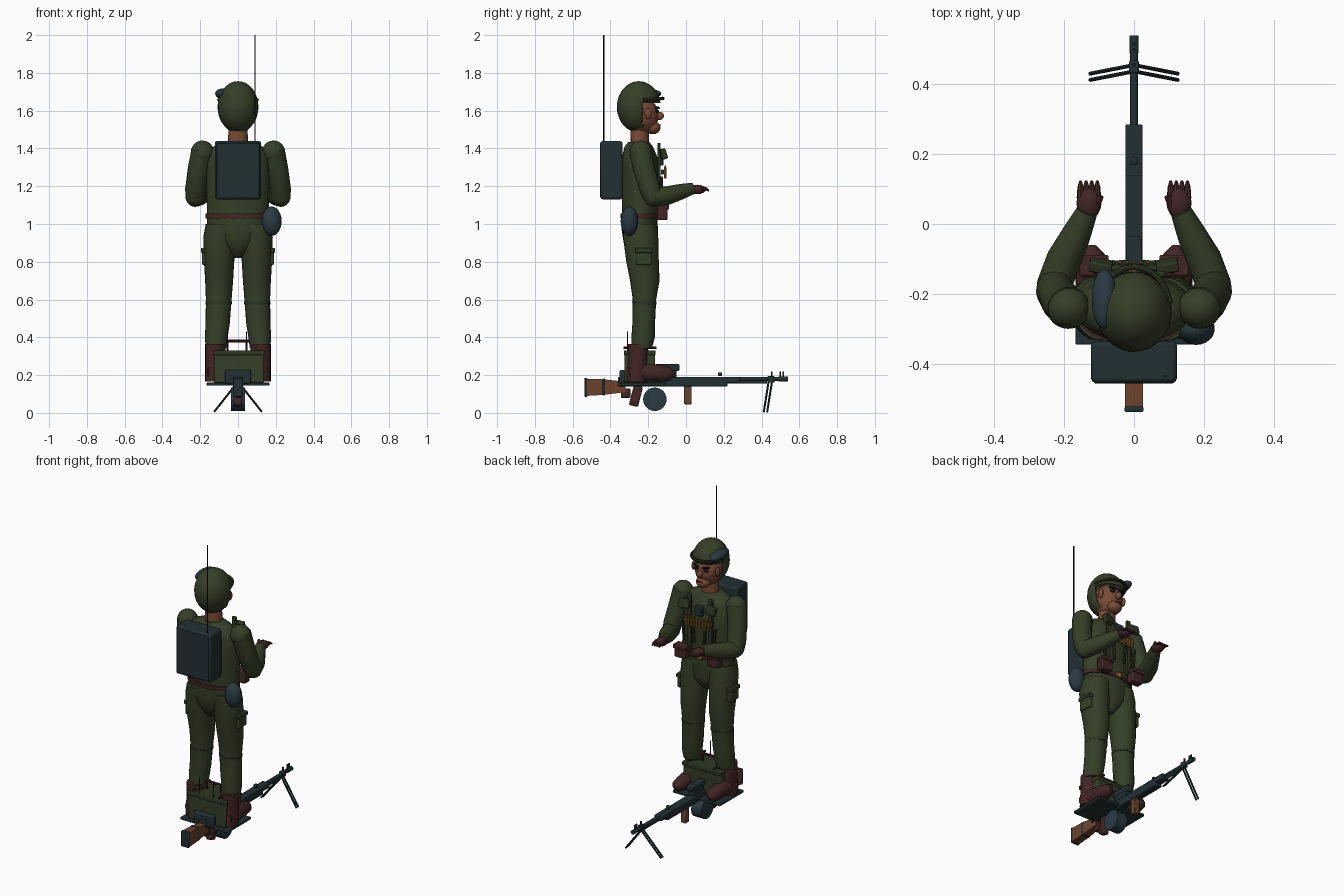
import bpy, bmesh, math
from mathutils import Vector, Matrix

old = bpy.data.objects.get("Cube")
if old:
    bpy.data.objects.remove(old)


def material(name, rgb):
    m = bpy.data.materials.new(name)
    m.use_nodes = True
    m.diffuse_color = (*rgb, 1)
    m.node_tree.nodes["Principled BSDF"].inputs["Base Color"].default_value = (*rgb, 1)
    return m


OLIVE = material("olive cloth", (0.036, 0.05, 0.02))
DARK = material("dark olive webbing", (0.026, 0.038, 0.016))
SLATE = material("slate metal", (0.016, 0.03, 0.034))
BLUE = material("blue grey", (0.022, 0.042, 0.055))
MAROON = material("maroon leather", (0.055, 0.018, 0.018))
SKIN = material("skin", (0.19, 0.07, 0.035))
WOOD = material("brown wood", (0.15, 0.055, 0.026))
BRASS = material("brass", (0.3, 0.14, 0.025))
BLACK = material("black", (0.006, 0.006, 0.007))


def finish(name, bm, mat, bevel=0):
    bmesh.ops.recalc_face_normals(bm, faces=bm.faces)
    me = bpy.data.meshes.new(name)
    bm.to_mesh(me)
    bm.free()
    me.materials.append(mat)
    ob = bpy.data.objects.new(name, me)
    bpy.context.collection.objects.link(ob)
    if bevel:
        mod = ob.modifiers.new("soft edges", "BEVEL")
        mod.width, mod.segments = bevel, 2
    bpy.ops.object.select_all(action="DESELECT")
    ob.select_set(True)
    bpy.context.view_layer.objects.active = ob
    bpy.ops.object.shade_smooth_by_angle(angle=math.radians(40))
    return ob


def box(name, c, size, mat, bevel=0.004, rot=(0, 0, 0)):
    bm = bmesh.new()
    bmesh.ops.create_cube(bm, size=1)
    turn = Matrix.Rotation(rot[2], 4, "Z") @ Matrix.Rotation(rot[1], 4, "Y") @ Matrix.Rotation(rot[0], 4, "X")
    bm.transform(Matrix.Translation(c) @ turn @ Matrix.Diagonal((*size, 1)))
    return finish(name, bm, mat, bevel)


def ball(name, c, r, mat, seg=24):
    bm = bmesh.new()
    bmesh.ops.create_uvsphere(bm, u_segments=seg, v_segments=seg // 2, radius=1)
    bm.transform(Matrix.Translation(c) @ Matrix.Diagonal((*r, 1)))
    return finish(name, bm, mat)


def skin_rings(name, rings, mat):
    bm = bmesh.new()
    loops = [[bm.verts.new(p) for p in ring] for ring in rings]
    n = len(loops[0])
    for a, b in zip(loops, loops[1:]):
        for i in range(n):
            j = (i + 1) % n
            bm.faces.new((a[i], a[j], b[j], b[i]))
    bm.faces.new(loops[0])
    bm.faces.new(loops[-1])
    return finish(name, bm, mat)


def loft(name, rows, mat, n=24):
    """Horizontal ellipses: x, y, z, x radius, y radius."""
    angles = [math.tau * i / n for i in range(n)]
    return skin_rings(name, [[(x + rx * math.cos(a), y + ry * math.sin(a), z) for a in angles]
                             for x, y, z, rx, ry in rows], mat)


def tube(name, pts, radii, mat, n=12):
    """Round tube through points, one radius for each."""
    pts = [Vector(p) for p in pts]
    rings = []
    for k, p in enumerate(pts):
        q = (pts[min(k + 1, len(pts) - 1)] - pts[max(k - 1, 0)]).to_track_quat("Z", "Y")
        rings.append([p + q @ Vector((radii[k] * math.cos(math.tau * i / n),
                                      radii[k] * math.sin(math.tau * i / n), 0)) for i in range(n)])
    return skin_rings(name, rings, mat)


def rod(name, a, b, r, mat, n=10):
    return tube(name, (a, b), (r, r), mat, n)


# Body
loft("jacket", [(0, -.245, 1.02, .165, .093), (0, -.24, 1.1, .165, .1), (0, -.24, 1.25, .168, .1),
                (0, -.245, 1.35, .165, .095), (0, -.25, 1.41, .13, .075), (0, -.25, 1.435, .07, .055)], OLIVE)
loft("pelvis", [(0, -.245, 1.04, .163, .094), (0, -.245, .97, .165, .096), (0, -.24, .9, .125, .09),
                (0, -.235, .85, .06, .07), (0, -.235, .82, .02, .04)], OLIVE)
loft("belt", [(0, -.245, 1.03, .172, .102), (0, -.245, 1.055, .172, .102)], MAROON, 32)
loft("neck", [(0, -.245, 1.41, .055, .05), (0, -.245, 1.54, .048, .046)], SKIN, 16)

# Head and face
ball("head", (0, -.24, 1.575), (.082, .095, .1), SKIN)
ball("chin", (0, -.175, 1.51), (.045, .04, .035), SKIN, 16)
ball("nose", (0, -.14, 1.572), (.017, .024, .022), SKIN, 12)
box("mouth", (0, -.137, 1.525), (.04, .008, .006), MAROON, .002)
for side in (-1, 1):
    s = "left" if side > 0 else "right"
    ball(s + "_eye", (side * .034, -.153, 1.597), (.017, .01, .009), BLACK, 12)
    rod(s + "_eyebrow", (side * .014, -.143, 1.615), (side * .055, -.158, 1.618), .006, BLACK, 6)
    ball(s + "_ear", (side * .083, -.2, 1.585), (.012, .02, .03), SKIN, 12)

# Helmet with a face opening
bm = bmesh.new()
bmesh.ops.create_uvsphere(bm, u_segments=32, v_segments=20, radius=1)
bm.transform(Matrix.Translation((0, -.25, 1.62)) @ Matrix.Diagonal((.108, .116, .136, 1)))
opening = [f for f in bm.faces if f.calc_center_median().y > -.225 and f.calc_center_median().z < 1.65]
bmesh.ops.delete(bm, geom=opening, context="FACES")
helmet = finish("helmet", bm, OLIVE)
shell = helmet.modifiers.new("shell", "SOLIDIFY")
shell.thickness, shell.offset = .01, -1
rim = [(.104 * math.sin(a), -.25 + .128 * math.cos(a), 1.655 + .01 * math.cos(a))
       for a in [math.radians(-80 + 16 * i) for i in range(11)]]
tube("helmet_rim", rim, [.009] * len(rim), DARK, 8)
ball("helmet_goggles", (-.085, -.215, 1.69), (.036, .085, .027), BLUE, 20)

# Arms, legs and boots, mirrored
for side in (-1, 1):
    s = "left" if side > 0 else "right"

    def m(x, y, z):
        return (side * x, y, z)

    ball(s + "_shoulder", m(.188, -.24, 1.378), (.062, .06, .064), OLIVE)
    tube(s + "_upper_arm", [m(.188, -.24, 1.39), m(.208, -.222, 1.29), m(.226, -.19, 1.18), m(.228, -.175, 1.14)],
         (.06, .058, .055, .05), OLIVE, 20)
    ball(s + "_elbow", m(.226, -.175, 1.143), (.052, .052, .05), OLIVE)
    tube(s + "_forearm", [m(.23, -.18, 1.14), m(.2, -.1, 1.15), m(.165, -.03, 1.17), m(.135, .035, 1.188)],
         (.05, .05, .042, .031), OLIVE, 20)
    ball(s + "_glove", m(.129, .06, 1.183), (.036, .046, .025), MAROON, 16)
    for i in range(4):
        x = .105 + .016 * i
        tube(s + "_finger", [m(x, .075, 1.188), m(x, .105, 1.186), m(x, .123, 1.176)], (.011, .009, .004), MAROON, 8)
    tube(s + "_thumb", [m(.11, .05, 1.19), m(.093, .08, 1.2)], (.012, .007), MAROON, 8)

    loft(s + "_leg", [(side * x, y, z, rx, ry) for x, y, z, rx, ry in (
        (.088, -.243, 1.0, .083, .09), (.097, -.24, .93, .087, .093), (.1, -.23, .8, .08, .086),
        (.1, -.218, .7, .074, .078), (.102, -.22, .6, .068, .062), (.108, -.224, .47, .064, .06),
        (.115, -.227, .4, .06, .062), (.117, -.235, .34, .054, .054))], OLIVE)
    loft(s + "_knee_band", [(side * .102, -.22, .575, .069, .064), (side * .102, -.22, .59, .07, .065)], DARK)
    box(s + "_thigh_pocket", m(.168, -.223, .825), (.045, .085, .085), OLIVE, .008)
    box(s + "_thigh_pocket_flap", m(.172, -.223, .86), (.046, .092, .025), DARK)
    loft(s + "_boot_shaft", [(side * .12, y, z, .054, ry) for y, z, ry in (
        (-.255, .365, .054), (-.255, .28, .052), (-.26, .22, .054), (-.262, .165, .055))], MAROON, 20)
    tube(s + "_boot_foot", [m(.12, y, z) for y, z in ((-.3, .215), (-.22, .215), (-.13, .208), (-.085, .205), (-.062, .2))],
         (.045, .05, .044, .036, .012), MAROON, 16)

    # Chest and belt gear for this side
    box(s + "_belt_pouch", m(.115, -.125, 1.06), (.08, .055, .08), MAROON, .008)
    box(s + "_belt_pouch_flap", m(.115, -.118, 1.09), (.084, .058, .025), MAROON)
    box(s + "_chest_pouch", m(.095, -.12, 1.37), (.065, .03, .055), DARK, .005, (.3, 0, side * .15))
    box(s + "_chest_strap", m(.075, -.143, 1.25), (.028, .016, .36), DARK)
    for x in (.035, .105):
        rod(s + "_chest_rod", m(x, -.132, 1.13), m(x + .01, -.132, 1.25), .009, DARK, 8)

# Cartridge row across the chest
box("cartridge_belt", (0, -.125, 1.275), (.2, .016, .025), DARK)
for i in range(9):
    x = -.08 + .02 * i
    tube("cartridge", [(x, -.11, 1.24), (x, -.11, 1.29), (x, -.11, 1.31)], (.0075, .0075, .003), BRASS, 8)
box("belt_buckle", (0, -.138, 1.043), (.04, .012, .03), BRASS)
box("chest_radio", (0, -.135, 1.34), (.05, .03, .06), SLATE)

# Field radio on the back and canteen
box("radio_pack", (0, -.395, 1.285), (.246, .118, .308), SLATE, .012)
box("radio_pack_panel", (0, -.453, 1.285), (.225, .006, .285), SLATE, .002)
rod("antenna", (.09, -.435, 1.42), (.09, -.435, 2), .0035, BLACK, 8)
ball("canteen", (.178, -.3, 1.015), (.053, .046, .078), BLUE)

# Ammunition box and base plate
box("base_plate", (0, -.225, .152), (.335, .24, .016), SLATE)
box("ammo_box", (.005, -.245, .24), (.265, .16, .165), OLIVE, .008)
box("ammo_box_lid", (.005, -.245, .318), (.275, .168, .025), DARK, .005)
box("ammo_box_panel", (0, -.335, .19), (.14, .035, .075), SLATE, .01)
for x in (-.055, .045):
    rod("box_prong", (x, -.31, .32), (x, -.31, .43), .003, SLATE, 6)
    rod("box_handle_post", (x, -.235, .32), (x, -.235, .378), .006, MAROON, 8)
rod("box_handle", (-.062, -.235, .38), (.06, -.235, .38), .008, MAROON, 8)
for x in (-.09, .095):
    rod("box_rail", (x, -.33, .345), (x, -.155, .345), .007, MAROON, 8)

# Machine gun
loft_stock = skin_rings("stock", [[(x, y, z) for x, z in ((-w, lo), (w, lo), (w, hi), (-w, hi))]
                                  for y, lo, hi, w in ((-.525, .09, .18, .026), (-.44, .095, .178, .025),
                                                       (-.32, .11, .165, .02))], WOOD)
box("butt_plate", (0, -.53, .135), (.054, .016, .1), SLATE)
box("stock_band", (0, -.435, .137), (.054, .014, .088), SLATE)
box("receiver", (0, -.07, .165), (.05, .58, .05), SLATE, .005)
box("handguard", (0, .21, .175), (.05, .15, .032), SLATE, .005)
box("feed_cover", (0, -.1, .24), (.045, .13, .035), SLATE, .006)
box("cover_hinge", (0, -.1, .21), (.04, .1, .04), SLATE)
rod("barrel", (0, .2, .18), (0, .54, .18), .011, SLATE, 12)
rod("gas_tube", (0, .22, .163), (0, .43, .163), .009, SLATE, 10)
rod("muzzle", (0, .49, .18), (0, .54, .18), .0135, SLATE, 12)
box("bipod_collar", (0, .45, .178), (.028, .035, .036), SLATE)
for y in (.455, .5, .515):
    box("front_sight", (0, y, .2), (.008, .008, .04), SLATE, .001)
box("rear_sight", (0, .18, .205), (.02, .02, .02), SLATE)
rod("drum_magazine", (-.036, -.165, .072), (.036, -.165, .072), .062, BLUE, 28)
box("fore_grip", (0, .01, .095), (.036, .04, .1), WOOD, .006)
box("pistol_grip", (0, -.265, .09), (.042, .05, .11), MAROON, .008, (-.25, 0, 0))
box("trigger_guard", (0, -.32, .105), (.03, .05, .05), MAROON, .005)
for side in (-1, 1):
    for dy in (0, -.018):
        rod("bipod_leg", (0, .455 + dy, .165), (side * .126, .43 + dy, .006), .0055, SLATE, 8)
